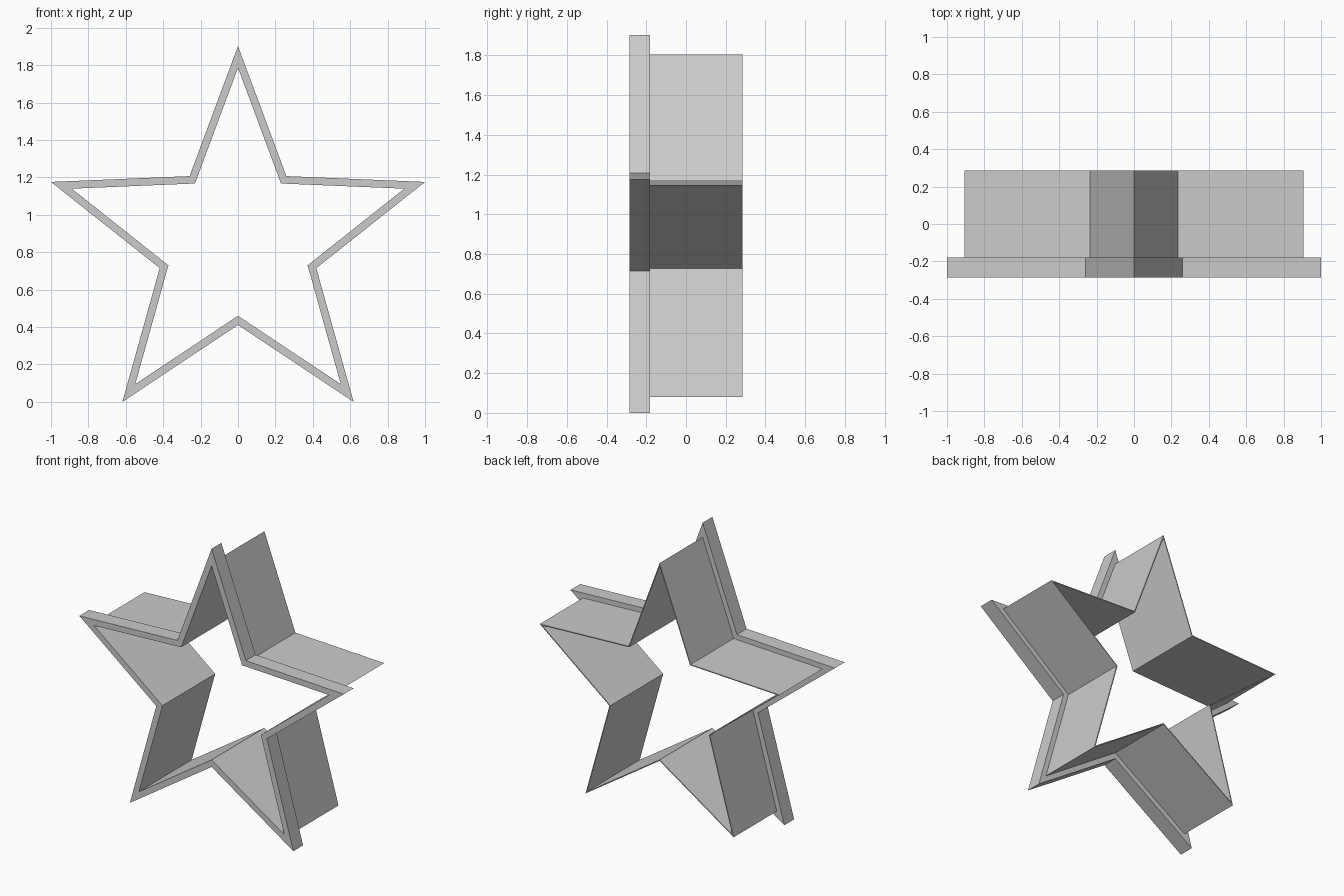
import bpy, bmesh
from math import sin, cos, pi

if "Cube" in bpy.data.objects:
    bpy.data.objects.remove(bpy.data.objects["Cube"])

CENTRE_Z = 0.851
NOTCH = 0.4185          # notch radius / tip radius

# Cross-section around the star outline: (tip radius, y)
section = [
    (1.0515, -0.285),   # flange front outer edge
    (1.0515, -0.18),    # flange back outer edge
    (0.953, -0.18),     # wall meets flange
    (0.953, 0.285),     # wall back outer edge
    (0.935, 0.285),     # wall back inner edge
    (0.935, -0.285),    # flange front inner edge
]


def star_loop(bm, radius, y):
    verts = []
    for i in range(10):
        r = radius * (NOTCH if i % 2 else 1)
        a = i * pi / 5
        verts.append(bm.verts.new((r * sin(a), y, CENTRE_Z + r * cos(a))))
    return verts


# Thin star wall with a wider flange at the front, one closed shell
bm = bmesh.new()
loops = [star_loop(bm, r, y) for r, y in section]
for k, a in enumerate(loops):
    b = loops[(k + 1) % len(loops)]
    for i in range(10):
        j = (i + 1) % 10
        bm.faces.new((a[i], a[j], b[j], b[i]))
bmesh.ops.recalc_face_normals(bm, faces=bm.faces)

mesh = bpy.data.meshes.new("star_cutter")
bm.to_mesh(mesh)
bm.free()
bpy.context.collection.objects.link(bpy.data.objects.new("star_cutter", mesh))
